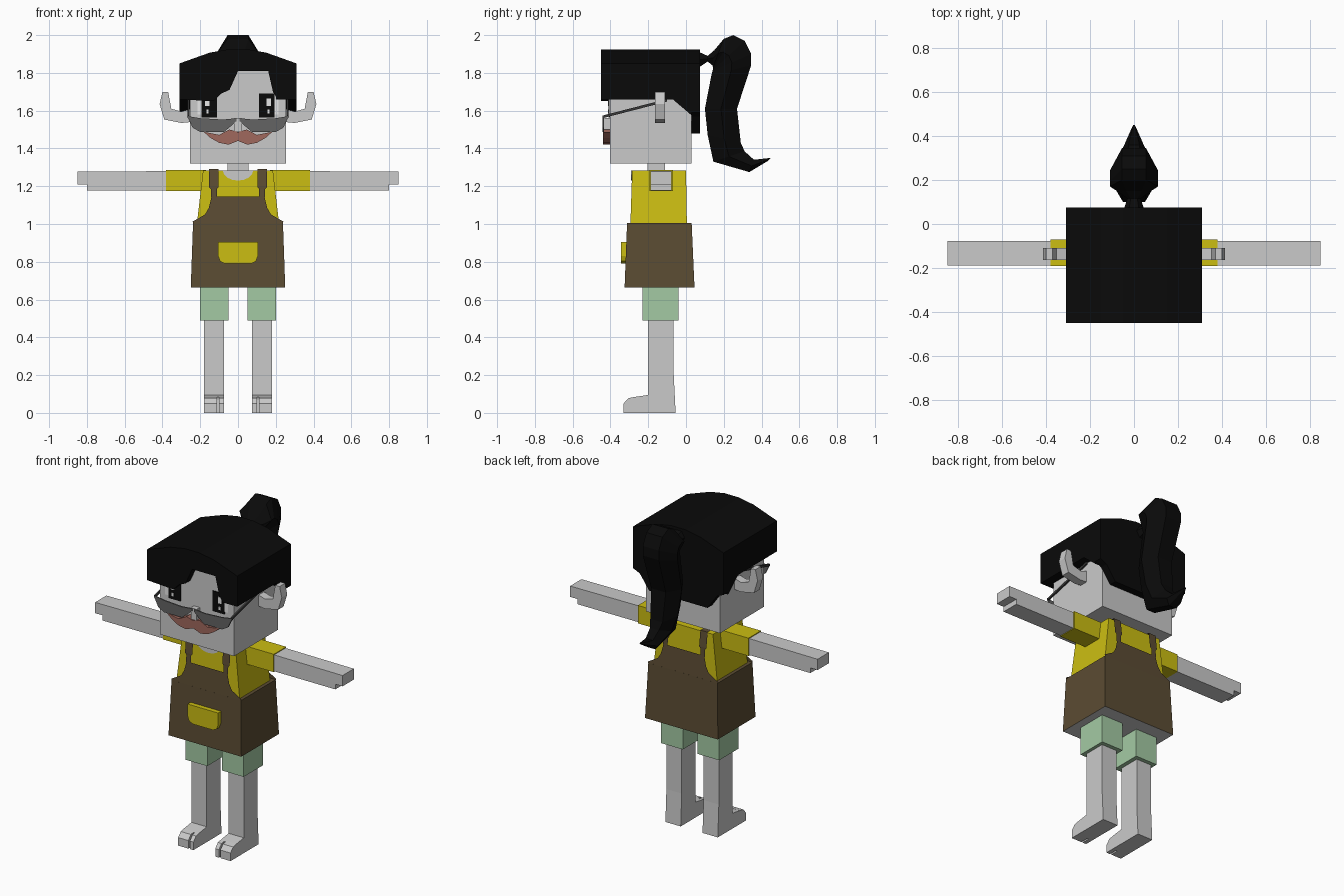
import bpy, bmesh, math
from mathutils import Vector

cube = bpy.data.objects.get("Cube")
if cube:
    bpy.data.objects.remove(cube, do_unlink=True)


def material(name, r, g, b):
    m = bpy.data.materials.new(name)
    m.use_nodes = True
    m.diffuse_color = (r, g, b, 1)
    m.node_tree.nodes["Principled BSDF"].inputs["Base Color"].default_value = (r, g, b, 1)
    return m


skin = material("pale skin", 0.59, 0.59, 0.59)
black = material("black hair", 0.003, 0.003, 0.003)
yellow = material("yellow cloth", 0.6, 0.51, 0.006)
brown = material("brown apron", 0.105, 0.072, 0.033)
green = material("green shorts", 0.37, 0.59, 0.37)
pink = material("dusty pink", 0.35, 0.14, 0.11)
grey = material("grey lens", 0.125, 0.125, 0.125)
dark = material("dark frame", 0.04, 0.04, 0.04)
white = material("eye white", 0.8, 0.8, 0.8)


def loft(name, rings, mat, caps=True, closed=True):
    """Skin a surface through rings of points."""
    bm = bmesh.new()
    vs = [[bm.verts.new(p) for p in ring] for ring in rings]
    n = len(rings[0])
    for a, b in zip(vs, vs[1:]):
        for i in range(n if closed else n - 1):
            j = (i + 1) % n
            bm.faces.new((a[i], a[j], b[j], b[i]))
    if caps:
        bm.faces.new(vs[0][::-1])
        bm.faces.new(vs[-1])
    bmesh.ops.recalc_face_normals(bm, faces=bm.faces)
    me = bpy.data.meshes.new(name)
    bm.to_mesh(me)
    bm.free()
    me.materials.append(mat)
    ob = bpy.data.objects.new(name, me)
    bpy.context.collection.objects.link(ob)
    return ob


def prism_y(name, pts, y0, y1, mat, s=1):
    """Extrude an (x, z) outline along y."""
    return loft(name, [[(s * x, y, z) for x, z in pts] for y in (y0, y1)], mat)


def prism_x(name, pts, x0, x1, mat, s=1):
    """Extrude a (y, z) outline along x."""
    return loft(name, [[(s * x, y, z) for y, z in pts] for x in (x0, x1)], mat)


def rect(x0, x1, y0, y1, z):
    return [(x0, y0, z), (x1, y0, z), (x1, y1, z), (x0, y1, z)]


def box(name, x0, x1, y0, y1, z0, z1, mat, s=1):
    return loft(name, [rect(s * x0, s * x1, y0, y1, z) for z in (z0, z1)], mat)


def mirrored(half):
    """Complete an outline drawn for +x only."""
    return half + [(-x, z) for x, z in reversed(half) if x > 0]


# Head, neck and nose
box("head", -.255, .255, -.403, .03, 1.32, 1.83, skin)
box("neck", -.055, .055, -.205, -.11, 1.24, 1.33, skin)
box("nose", -.02, .02, -.435, -.4, 1.49, 1.56, skin)

# Hair: arched cap, cut fringe, back panel
arch = [(.31, 1.85), (.15, 1.907), (.05, 1.925)]
prism_y("hair_cap", mirrored([(.31, 1.66)] + arch), -.4, .075, black)
fringe = mirrored(arch) + [(-.31, 1.66), (-.13, 1.65), (-.09, 1.69), (-.045, 1.71),
                           (0, 1.81), (.16, 1.81), (.185, 1.7), (.21, 1.66), (.31, 1.66)]
prism_y("hair_fringe", fringe, -.45, -.4, black)
prism_y("hair_back", mirrored([(.2, 1.48), (.265, 1.57), (.31, 1.59), (.31, 1.7)]),
        .028, .075, black)

# Ponytail: front point, back point and half width of each section
tail = [((.07, 1.83), (.07, 1.91), .045), ((.115, 1.86), (.115, 1.89), .03),
        ((.14, 1.84), (.15, 1.92), .07), ((.143, 1.83), (.2, 1.98), .11),
        ((.143, 1.82), (.25, 2), .11), ((.142, 1.815), (.31, 1.97), .11),
        ((.14, 1.81), (.345, 1.9), .11), ((.135, 1.79), (.345, 1.84), .11),
        ((.1, 1.61), (.27, 1.61), .1), ((.115, 1.47), (.29, 1.43), .085),
        ((.145, 1.33), (.31, 1.385), .06), ((.335, 1.275), (.36, 1.34), .05),
        ((.435, 1.335), (.45, 1.35), .008)]
rings = []
for (ay, az), (by, bz), w in tail:
    ring = []
    for t, k in ((0, .5), (.5, 1), (1, .5)):
        ring.append((k * w, ay + t * (by - ay), az + t * (bz - az)))
    rings.append(ring + [(-x, y, z) for x, y, z in reversed(ring)])
loft("ponytail", rings, black)

# Shirt, neckline and apron
loft("shirt", [rect(-.22, .22, -.295, .005, .98), rect(-.185, .185, -.285, 0, 1.283)], yellow)
scoop = [(.08 * math.cos(a), 1.282 - .052 * math.sin(a))
         for a in (math.pi * i / 8 for i in range(9))]
prism_y("neckline", scoop, -.292, -.284, skin)
apron = loft("apron", [rect(-.25, .25, -.325, .045, .665),
                       rect(-.238, .238, -.312, .03, 1.005)], brown)
apron.data.materials.append(skin)
for p in apron.data.polygons:
    if p.normal.z < -.9:
        p.material_index = 1

bib = [(.238, 1), (.24, 1.013), (.175, 1.05), (.155, 1.085), (.14, 1.145)]
for side, y0, y1 in (("front", -.312, -.304), ("back", .03, .02)):
    def depth(z):
        return y0 + (y1 - y0) * (z - 1) / .145
    loft(side + "_bib", [[(s * x, depth(z), z) for s in (-1, 1)] for x, z in bib],
         brown, caps=False, closed=False)
pocket = mirrored([(.07, .79), (.095, .803), (.105, .83), (.105, .905)])
prism_y("pocket", pocket, -.345, -.31, yellow)

# Shoulder strap path: y, z, half width
strap = [(-.304, 1.14, .016), (-.301, 1.185, .016), (-.301, 1.195, .025),
         (-.292, 1.29, .025), (.006, 1.29, .025), (.018, 1.195, .025),
         (.018, 1.185, .016), (.02, 1.14, .016)]

lens = [(.27, 1.572), (.24, 1.51), (.2, 1.487), (.075, 1.487), (.035, 1.52),
        (.008, 1.545), (.008, 1.56), (.08, 1.553), (.2, 1.56)]
ear = [(.25, 1.54), (.3, 1.535), (.39, 1.553), (.415, 1.635), (.4, 1.7),
       (.37, 1.7), (.353, 1.61), (.3, 1.595), (.25, 1.61)]
arm = [(.37, 1.178), (.8, 1.178), (.8, 1.21), (.85, 1.21), (.85, 1.277), (.37, 1.28)]
foot = [(-.28, 0), (-.055, 0), (-.065, .2), (-.065, .52), (-.2, .52), (-.2, .095), (-.28, .083)]
toe = [(-.33, 0), (-.27, 0), (-.27, .085), (-.305, .078), (-.33, .05)]

for side, s in (("left_", 1), ("right_", -1)):
    loft(side + "strap", [[(s * .128 - w, y, z), (s * .128 + w, y, z)] for y, z, w in strap],
         brown, caps=False, closed=False)
    # Hair in front of the back panel, beside the head
    prism_x(side + "hair_side", [(-.07, 1.67), (-.07, 1.66), (.03, 1.575), (.03, 1.67)],
            .25, .31, black, s)
    prism_y(side + "ear", ear, -.163, -.11, skin, s)
    # Eyes with lash and glints
    box(side + "eye", .11, .192, -.409, -.4, 1.565, 1.69, black, s)
    box(side + "eye_white", .192, .215, -.407, -.4, 1.58, 1.66, white, s)
    box(side + "lash", .2, .25, -.409, -.4, 1.66, 1.68, black, s)
    box(side + "glint", .15, .175, -.412, -.408, 1.625, 1.665, white, s)
    box(side + "small_glint", .155, .168, -.412, -.408, 1.585, 1.605, white, s)
    # Glasses
    prism_y(side + "lens", lens, -.442, -.434, grey, s)
    prism_x(side + "temple", [(-.442, 1.56), (-.1, 1.648), (-.1, 1.662), (-.442, 1.574)],
            .258, .268, dark, s)
    # Sleeve, arm and hand
    box(side + "sleeve", .17, .38, -.192, -.07, 1.174, 1.285, yellow, s)
    prism_y(side + "arm", arm, -.188, -.077, skin, s)
    # Shorts, leg and split-toed foot
    box(side + "short_leg", .05, .2, -.23, -.04, .49, .68, green, s)
    prism_x(side + "leg", foot, .075, .18, skin, s)
    prism_x(side + "big_toe", toe, .075, .1, skin, s)
    prism_x(side + "toes", toe, .11, .18, skin, s)

# Moustache
prism_y("moustache", mirrored([(0, 1.44), (.05, 1.42), (.1, 1.43), (.145, 1.455), (.182, 1.488),
                               (.1, 1.472), (.045, 1.5), (0, 1.487)]), -.44, -.4, pink)
